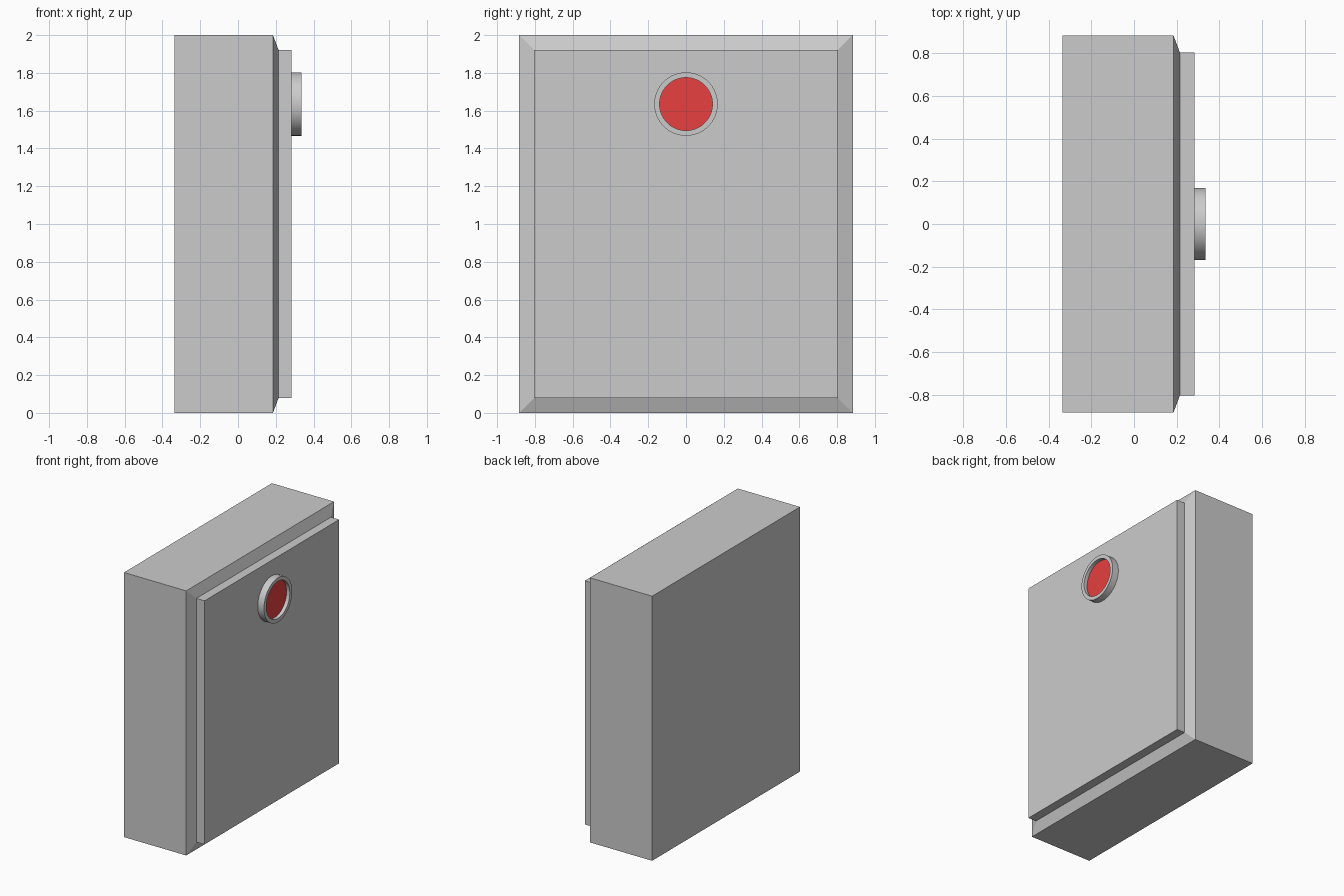
import bpy, bmesh, math
from mathutils import Matrix

if "Cube" in bpy.data.objects:
    bpy.data.objects.remove(bpy.data.objects["Cube"])

SEGMENTS = 64
BUTTON_Z = 1.635
PANEL_X, RING_X, LENS_X = 0.283, 0.335, 0.308


def make_object(name, bm, material=None):
    bmesh.ops.recalc_face_normals(bm, faces=bm.faces)
    mesh = bpy.data.meshes.new(name)
    bm.to_mesh(mesh)
    bm.free()
    obj = bpy.data.objects.new(name, mesh)
    bpy.context.collection.objects.link(obj)
    if material:
        mesh.materials.append(material)
    return obj


def smooth(obj):
    bpy.ops.object.select_all(action='DESELECT')
    obj.select_set(True)
    bpy.context.view_layer.objects.active = obj
    bpy.ops.object.shade_smooth_by_angle(angle=math.radians(30))


def disc(bm, radius, x):
    """Round n-gon facing +x at the button position."""
    place = Matrix.Translation((x, 0, BUTTON_Z)) @ Matrix.Rotation(math.pi / 2, 4, 'Y')
    bmesh.ops.create_circle(bm, cap_ends=True, segments=SEGMENTS, radius=radius, matrix=place)
    return bm.faces[:][0]


def extrude_x(bm, face, distance):
    """Extrude a cap along x and return the new cap."""
    geom = bmesh.ops.extrude_face_region(bm, geom=[face])['geom']
    verts = [g for g in geom if isinstance(g, bmesh.types.BMVert)]
    bmesh.ops.translate(bm, verts=verts, vec=(distance, 0, 0))
    cap = next(g for g in geom if isinstance(g, bmesh.types.BMFace))
    if face.is_valid:
        bmesh.ops.delete(bm, geom=[face], context='FACES_ONLY')
    return cap


# Case: box whose front slopes gently up to a raised panel
bm = bmesh.new()
bmesh.ops.create_cube(bm, size=1, matrix=Matrix.Translation((-0.075, 0, 1))
                      @ Matrix.Diagonal((0.52, 1.766, 2, 1)))
front = max(bm.faces, key=lambda f: f.calc_center_median().x)
bmesh.ops.inset_region(bm, faces=[front], thickness=0.112)
bmesh.ops.translate(bm, verts=front.verts[:], vec=(0.03, 0, 0))
extrude_x(bm, front, PANEL_X - 0.215)
make_object("case", bm)

# Button ring: short cylinder with a shallow recess
bm = bmesh.new()
base = disc(bm, 0.168, PANEL_X)
cap = extrude_x(bm, base, RING_X - PANEL_X)
bmesh.ops.inset_region(bm, faces=[cap], thickness=0.028)
floor = extrude_x(bm, cap, LENS_X - RING_X)
bmesh.ops.delete(bm, geom=[floor], context='FACES_ONLY')
smooth(make_object("button_ring", bm))

# Red button face at the bottom of the recess
red = bpy.data.materials.new("red")
red.diffuse_color = (0.8, 0.05, 0.05, 1)
red.use_nodes = True
red.node_tree.nodes["Principled BSDF"].inputs["Base Color"].default_value = red.diffuse_color
bm = bmesh.new()
lens = disc(bm, 0.14, LENS_X)
lens.normal_update()
if lens.normal.x < 0:
    lens.normal_flip()
mesh_obj = make_object("button_face", bm, red)
if mesh_obj.data.polygons[0].normal.x < 0:
    mesh_obj.data.flip_normals()
